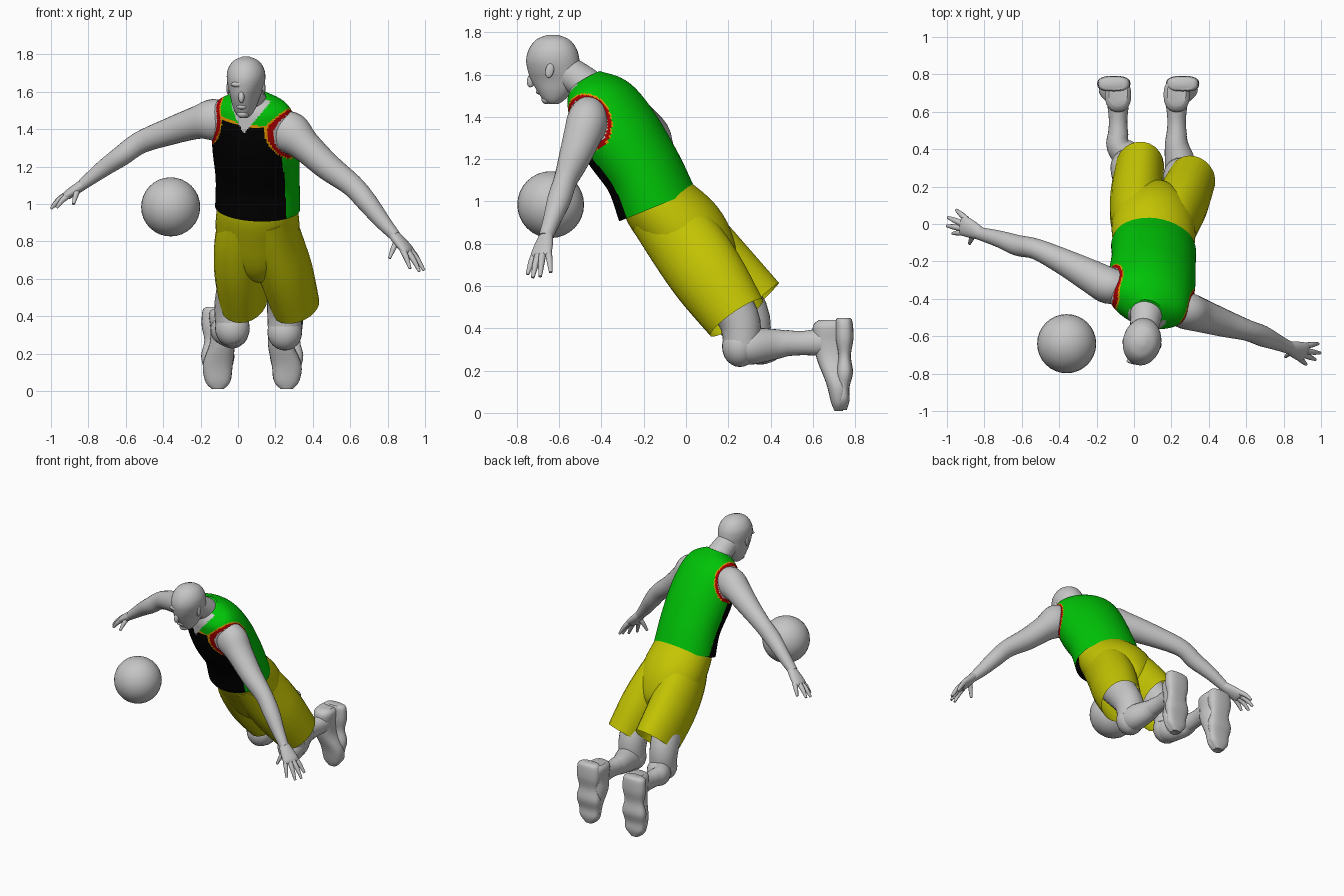
import bpy, bmesh, math
from mathutils import Vector

if "Cube" in bpy.data.objects:
    bpy.data.objects.remove(bpy.data.objects["Cube"], do_unlink=True)


def material(name, *rgb):
    mat = bpy.data.materials.new(name)
    mat.use_nodes = True
    mat.diffuse_color = (*rgb, 1)
    mat.node_tree.nodes["Principled BSDF"].inputs["Base Color"].default_value = (*rgb, 1)
    return mat


grey = material("plain grey", .56, .56, .56)
green = material("jersey green", 0, .55, .002)
black = material("jersey black", 0, 0, 0)
yellow = material("shorts yellow", .56, .56, .001)
red = material("trim red", .4, 0, 0)
orange = material("trim orange", .75, .3, 0)


def finish(name, mesh_builder, materials, angle=40):
    """Turn a bmesh into a smooth shaded object."""
    mesh = bpy.data.meshes.new(name)
    mesh_builder.to_mesh(mesh)
    mesh_builder.free()
    obj = bpy.data.objects.new(name, mesh)
    bpy.context.scene.collection.objects.link(obj)
    for mat in materials:
        mesh.materials.append(mat)
    bpy.ops.object.select_all(action='DESELECT')
    obj.select_set(True)
    bpy.context.view_layer.objects.active = obj
    bpy.ops.object.shade_smooth_by_angle(angle=math.radians(angle))
    return obj


def spline(points, steps):
    """Catmull-Rom interpolation of equal length number tuples."""
    out = []
    last = len(points) - 1
    for i in range(last):
        a, b, c, d = (points[max(0, min(last, i + k))] for k in (-1, 0, 1, 2))
        for step in range(steps):
            t = step / steps
            out.append([q + t / 2 * (r - p + t * (2 * p - 5 * q + 4 * r - s + t * (3 * (q - r) + s - p)))
                        for p, q, r, s in zip(a, b, c, d)])
    out.append(list(points[last]))
    return out


def loft(name, rings, mats, side=(1, 0, 0), end_side=None, axis=None, sides=24,
         steps=4, caps=(True, True), power=1, rule=None):
    """Skin ellipses (x, y, z, half width, half depth) along a smooth path."""
    path = spline(rings, steps)
    centres = [Vector(ring[:3]) for ring in path]
    first, final = Vector(side), Vector(end_side or side)
    bm = bmesh.new()
    loops = []
    for i, (c, ring) in enumerate(zip(centres, path)):
        tangent = Vector(axis) if axis else centres[min(i + 1, len(path) - 1)] - centres[max(i - 1, 0)]
        tangent.normalize()
        across = first.lerp(final, i / (len(path) - 1))
        across = (across - tangent * across.dot(tangent)).normalized()
        depth = tangent.cross(across)
        loop = []
        for k in range(sides):
            u, v = math.cos(math.tau * k / sides), math.sin(math.tau * k / sides)
            u, v = (math.copysign(abs(n) ** power, n) for n in (u, v))
            loop.append(bm.verts.new(c + across * u * ring[3] + depth * v * ring[4]))
        loops.append(loop)
    for low, high in zip(loops, loops[1:]):
        for k in range(sides):
            n = (k + 1) % sides
            bm.faces.new((low[k], low[n], high[n], high[k]))
    if caps[0]:
        bm.faces.new(loops[0][::-1])
    if caps[1]:
        bm.faces.new(loops[-1])
    if rule:
        for face in bm.faces:
            face.material_index = rule(face.calc_center_median())
    return finish(name, bm, mats)


def ball(name, centre, size, detail=24, lean=0):
    bm = bmesh.new()
    bmesh.ops.create_uvsphere(bm, u_segments=detail, v_segments=detail // 2, radius=1)
    obj = finish(name, bm, [grey])
    obj.location, obj.scale, obj.rotation_euler.x = centre, size, lean
    return obj


# Jersey, coloured by armhole distance, front angle and height along the spine
spine = Vector((0, -.52, .85))
across = Vector((.94, -.31, -.12)).normalized()
forward = across.cross(spine).normalized()
chest = Vector((.08, -.4, 1.42))
hem = Vector((.1, -.13, 1))
armholes = [Vector((.28, -.465, 1.375)), Vector((-.13, -.33, 1.45))]


def jersey_colour(p):
    offset = p - chest
    lateral, front = offset.dot(across), offset.dot(forward)
    height = (p - hem).dot(spine)
    for hole in armholes:
        gap = p - hole
        if lateral * (hole - chest).dot(across) > .015:
            reach = math.hypot(gap.dot(spine) / 1.15, gap.dot(forward))
            if reach < .119:
                return 4 if reach < .098 else 2 if reach < .114 else 3
    if front > 0 and abs(lateral) < (height - .53) * .8:
        return 4
    if front > 0 and height < .012 and abs(lateral) < .05:
        return 0
    if front > (.07 if lateral > 0 else .025) and lateral < .19:
        return 1 if height < .565 else 3 if height < .577 else 0
    return 0


loft("jersey", [(.105, -.135, .98, .23, .192), (.105, -.2, 1.135, .228, .184), (.095, -.305, 1.3, .236, .193),
                (.083, -.387, 1.437, .23, .173), (.075, -.445, 1.525, .198, .125), (.07, -.475, 1.575, .09, .08)],
     [green, black, red, orange, grey], side=(.95, -.3, 0), end_side=(.94, -.31, -.15),
     sides=160, steps=14, caps=(False, True), rule=jersey_colour)

# Shorts: a seat blending into two open legs
loft("shorts_seat", [(.1, -.15, 1.03, .2, .155), (.105, -.12, .98, .217, .175), (.105, -.01, .86, .225, .195),
                     (.115, .06, .75, .2, .185), (.13, .11, .67, .11, .15), (.14, .14, .62, .03, .08)],
     [yellow], side=(.95, -.3, 0), end_side=(.97, -.15, 0), sides=40)
loft("shorts_leg_right", [(.04, -.1, .96, .12, .15), (.015, .02, .82, .138, .18), (.015, .15, .66, .142, .19),
                          (.03, .305, .49, .13, .185)],
     [yellow], side=(.97, -.15, 0), caps=(True, False))
loft("shorts_leg_left", [(.17, -.14, .96, .12, .15), (.205, -.01, .81, .135, .178), (.255, .11, .64, .143, .178),
                         (.31, .24, .45, .128, .152)],
     [yellow], side=(.97, -.15, 0), caps=(True, False))

# Legs bent back at the knee, with socks and shoes
for label, hip, knee, ankle, toe in (
        ("right", (.01, .15, .67), (-.03, .31, .345), -.085, -.108),
        ("left", (.25, .11, .64), (.25, .265, .325), .228, .26)):
    x, y, z = knee
    loft("thigh_" + label, [(*hip, .1, .12), (x, y - .02, z + .13, .095, .1), (x, y, z, .09, .088)], [grey])
    ball("knee_" + label, (x, y - .01, z - .01), (.093, .085, .098))
    loft("shin_" + label, [(x, y - .05, z - .02, .07, .07), (x, y + .04, .315, .085, .087),
                           (ankle, .42, .325, .064, .072), (ankle, .49, .33, .052, .058)], [grey])
    loft("sock_" + label, [(ankle, .475, .33, .055, .062), (ankle, .55, .33, .049, .057),
                           (ankle, .64, .335, .058, .066)], [grey])
    loft("shoe_upper_" + label, [(toe, .722, .01, .03, .02), (toe, .722, .05, .066, .036),
                                 (toe, .718, .14, .08, .055), (ankle, .695, .25, .068, .075),
                                 (ankle, .69, .33, .062, .085), (ankle, .69, .41, .07, .09),
                                 (ankle, .7, .44, .05, .07)], [grey], axis=(0, 0, 1), power=.85)
    # Sole with grooves between its pads
    loft("sole_" + label, [(toe, .735, .013, .03, .025), (toe, .742, .06, .07, .032), (toe, .745, .12, .076, .028),
                           (toe, .75, .19, .089, .04), (toe, .75, .27, .072, .03), (toe, .75, .35, .086, .042),
                           (toe, .748, .43, .082, .04), (toe, .745, .45, .06, .03)],
         [grey], axis=(0, 0, 1), power=.75)

# Arms
arms = {
    "right": [(-.04, -.33, 1.44, .08, .09), (-.13, -.33, 1.45, .098, .112), (-.22, -.285, 1.435, .09, .088),
              (-.36, -.21, 1.39, .072, .073), (-.52, -.135, 1.33, .056, .06), (-.62, -.115, 1.26, .056, .055),
              (-.72, -.08, 1.19, .045, .045), (-.83, -.05, 1.105, .034, .03)],
    "left": [(.2, -.45, 1.42, .08, .09), (.28, -.465, 1.38, .098, .112), (.36, -.49, 1.31, .09, .086),
             (.48, -.53, 1.2, .074, .073), (.61, -.57, 1.1, .056, .06), (.69, -.6, 1.01, .056, .055),
             (.77, -.635, .91, .042, .043), (.84, -.665, .83, .033, .03)],
}
for label, rings in arms.items():
    loft("arm_" + label, rings, [grey], side=(0, 1, 0))

# Hands: wrist, knuckles, thumb tip, then finger tips
hands = {
    "right": [(-.82, -.05, 1.11), (-.91, -.01, 1.05), (-.88, -.105, 1),
              (-.97, -.05, .98), (-1, -.01, .975), (-.995, .035, .985), (-.95, .075, 1)],
    "left": [(.83, -.66, .84), (.905, -.685, .755), (.81, -.71, .71),
             (.92, -.75, .655), (.97, -.725, .64), (.995, -.69, .645), (.985, -.64, .665)],
}
for label, points in hands.items():
    wrist, knuckle, thumb, *tips = map(Vector, points)
    spread = tips[-1] - tips[0]
    middle = sum(tips, Vector()) / len(tips)
    loft("palm_" + label, [(*wrist, .034, .028), (*wrist.lerp(knuckle, .5), .047, .028),
                           (*knuckle, .054, .024), (*knuckle.lerp(middle, .15), .046, .015)], [grey], side=spread)
    roots = [knuckle + (tip - middle) * .55 for tip in tips] + [wrist.lerp(knuckle, .35)]
    for i, (root, tip) in enumerate(zip(roots, tips + [thumb])):
        bend = root.lerp(tip, .5) + Vector((0, 0, .008))
        loft(f"finger_{i}_{label}", [(*root, .017, .017), (*bend, .015, .015), (*tip, .008, .008)],
             [grey], side=spread, sides=10)

# Neck and head, turned slightly to the right and looking down
loft("neck", [(.07, -.42, 1.5, .11, .09), (.065, -.49, 1.565, .085, .08), (.05, -.58, 1.62, .075, .08)],
     [grey], side=across)
loft("head", [(.032, -.625, 1.46, .02, .02), (.032, -.625, 1.48, .042, .05), (.035, -.618, 1.52, .062, .085),
              (.038, -.615, 1.57, .077, .118), (.042, -.625, 1.62, .092, .125), (.043, -.63, 1.67, .102, .127),
              (.043, -.63, 1.72, .097, .114), (.043, -.63, 1.765, .068, .08), (.043, -.63, 1.788, .02, .025)],
     [grey], side=(.97, -.2, 0), axis=(0, 0, 1), sides=32)
ball("nose", (.018, -.73, 1.575), (.017, .022, .036), 16, -.25)
ball("brow", (.022, -.732, 1.64), (.062, .02, .018), 16)
ball("lips", (.02, -.692, 1.52), (.028, .018, .014), 16)
ball("chin", (.025, -.66, 1.482), (.032, .024, .022), 16)
for x, y in ((-.053, -.63), (.138, -.645)):
    ball("ear", (x, y, 1.62), (.009, .02, .036), 16, -.2)

# Ball beside the player
ball("ball", (-.36, -.64, .985), (.158, .158, .158), 32)
